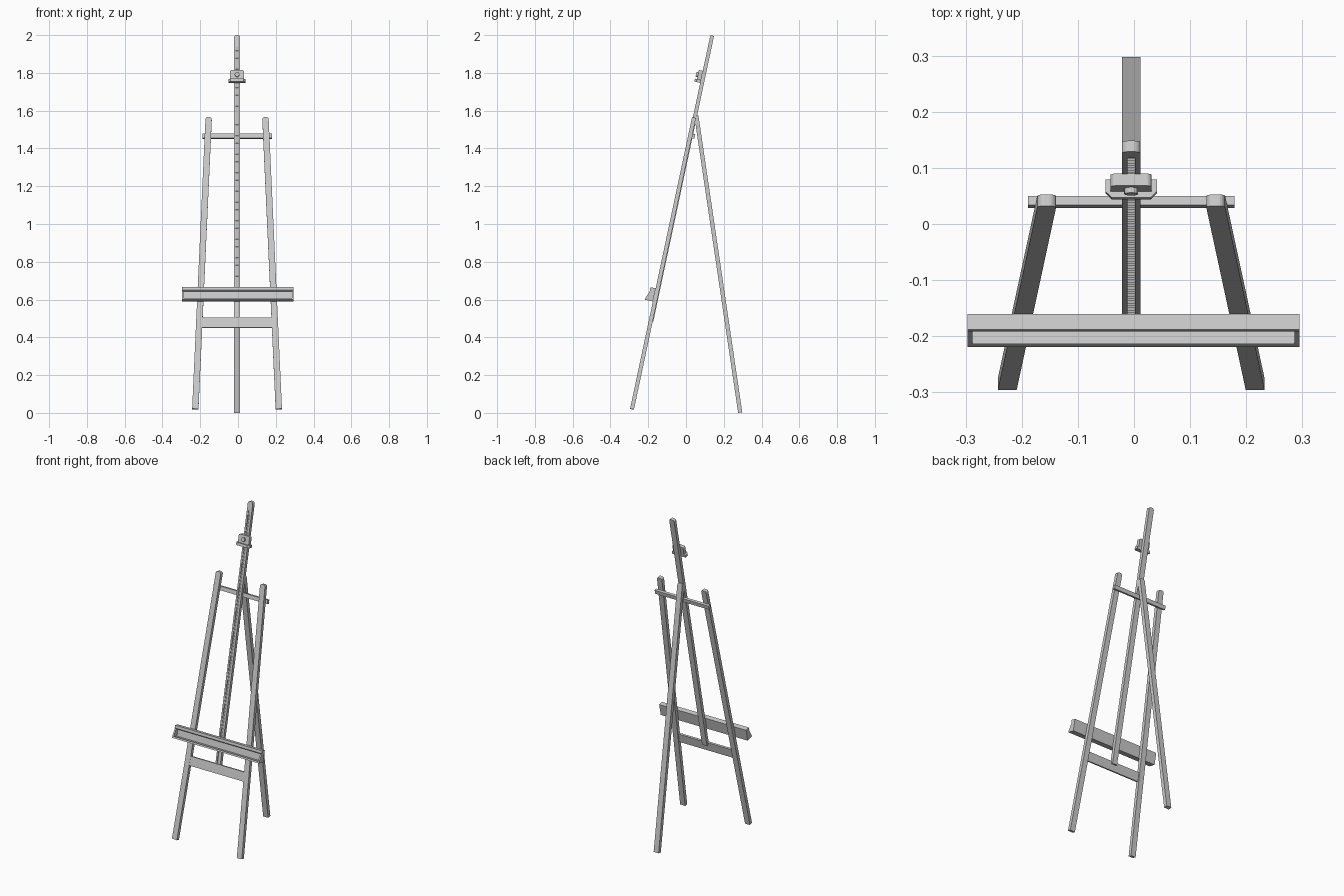
import bpy, bmesh, math
from mathutils import Matrix, Vector

if "Cube" in bpy.data.objects:
    bpy.data.objects.remove(bpy.data.objects["Cube"])

CX = -0.005


def frame(y0, z0, angle):
    """Leaning frame: u = sideways, v = up the slope, w = out of the front."""
    s, c = math.sin(angle), math.cos(angle)
    return Matrix(((1, 0, 0, CX), (0, s, -c, y0), (0, c, s, z0), (0, 0, 0, 1)))


FRONT = frame(-0.290, 0.0, math.radians(12))
BACK = frame(0.287, 0.0016, math.radians(-8.4))


def prism(name, pts, lo, hi, mat=FRONT, side=False):
    """Extrude a (u, v) outline along w, or a (w, v) outline along u."""
    bm = bmesh.new()

    def place(p, d):
        return mat @ (Vector((d, p[1], p[0])) if side else Vector((p[0], p[1], d)))
    a = [bm.verts.new(place(p, lo)) for p in pts]
    b = [bm.verts.new(place(p, hi)) for p in pts]
    bm.faces.new(a)
    bm.faces.new(b[::-1])
    n = len(pts)
    for i in range(n):
        j = (i + 1) % n
        bm.faces.new((a[i], b[i], b[j], a[j]))
    bmesh.ops.recalc_face_normals(bm, faces=bm.faces)
    me = bpy.data.meshes.new(name)
    bm.to_mesh(me)
    bm.free()
    ob = bpy.data.objects.new(name, me)
    bpy.context.collection.objects.link(ob)
    return ob


def rect(u0, u1, v0, v1):
    return [(u0, v0), (u1, v0), (u1, v1), (u0, v1)]


def round_top(hw, v0, v1, r, steps=5):
    """Bar outline with two rounded top corners, listed right to left."""
    pts = [(-hw, v0), (hw, v0)]
    for cx, start in ((hw - r, 0), (r - hw, 90)):
        for i in range(steps + 1):
            t = math.radians(start + 90 * i / steps)
            pts.append((cx + r * math.cos(t), v1 - r + r * math.sin(t)))
    return pts


HW = 0.0168

# Front legs, splayed outwards towards the floor
for side, label in ((-1, "left"), (1, "right")):
    lean = math.atan2(0.071, 1.58)
    tilt = Matrix.Translation((side * 0.221, 0.02, 0)) @ Matrix.Rotation(side * lean, 4, 'Z')
    prism("front_leg_" + label, round_top(HW, 0, 1.58, 0.012), -0.0105, 0.0105, FRONT @ tilt)

# Back leg
prism("back_leg", round_top(HW, 0, 1.588, 0.012), -0.011, 0.011, BACK)

# Crossbars
prism("upper_crossbar", rect(-0.184, 0.184, 1.489, 1.513), -0.0255, -0.0095)
prism("lower_crossbar", rect(-0.193, 0.193, 0.459, 0.514), -0.003, 0.009)

# Mast: backing strip, slotted front layer and ratchet teeth in the slot
TOP, BASE, SLOT = 2.043, 0.498, 0.007
prism("mast_back", round_top(HW, BASE, TOP, 0.013), -0.014, 0.0)
outline = round_top(HW, BASE, TOP, 0.013)
slot = [(-SLOT, BASE), (-SLOT, 1.99), (SLOT, 1.99), (SLOT, BASE)]
prism("mast_front", outline[:1] + slot + outline[1:], 0.0, 0.006)
teeth = [(-0.002, 0.60)]
for i in range(69):
    v = 0.60 + i * 0.02
    teeth += [(0.0005, v), (0.005, v + 0.018)]
teeth.append((-0.002, teeth[-1][1]))
prism("mast_ratchet", teeth, -SLOT, SLOT, side=True)

# Canvas tray: shelf, back board, floor with lip, and sloping end caps
T0, T1 = -0.292, 0.300
prism("tray_shelf", [(0.0105, 0.652), (0.036, 0.652), (0.039, 0.656), (0.039, 0.672), (0.0105, 0.672)],
      T0, T1, side=True)
prism("tray_back_board", rect(0.0105, 0.018, 0.601, 0.653), T0, T1, side=True)
prism("tray_floor", [(0.0105, 0.601), (0.055, 0.601), (0.053, 0.611), (0.050, 0.611), (0.050, 0.607), (0.0105, 0.607)],
      T0, T1, side=True)
cap = [(0.0105, 0.601), (0.055, 0.601), (0.053, 0.611), (0.037, 0.653), (0.0105, 0.653)]
prism("tray_end_left", cap, T0, T0 + 0.009, side=True)
prism("tray_end_right", cap, T1 - 0.009, T1, side=True)

# Sliding top clamp: block, lip with cut corners, and round knob
prism("clamp_block", round_top(0.0365, 1.80, 1.85, 0.009), 0.005, 0.027)
lip = Matrix(((1, 0, 0, 0), (0, 0, 1, 0), (0, 1, 0, 0), (0, 0, 0, 1)))
prism("clamp_lip", [(-0.046, 0.005), (0.046, 0.005), (0.046, 0.027), (0.035, 0.038), (-0.035, 0.038), (-0.046, 0.027)],
      1.785, 1.801, FRONT @ lip)
circle = [(0.0125 * math.cos(i * math.tau / 16), 1.825 + 0.0125 * math.sin(i * math.tau / 16)) for i in range(16)]
prism("clamp_knob", circle, 0.026, 0.037)
